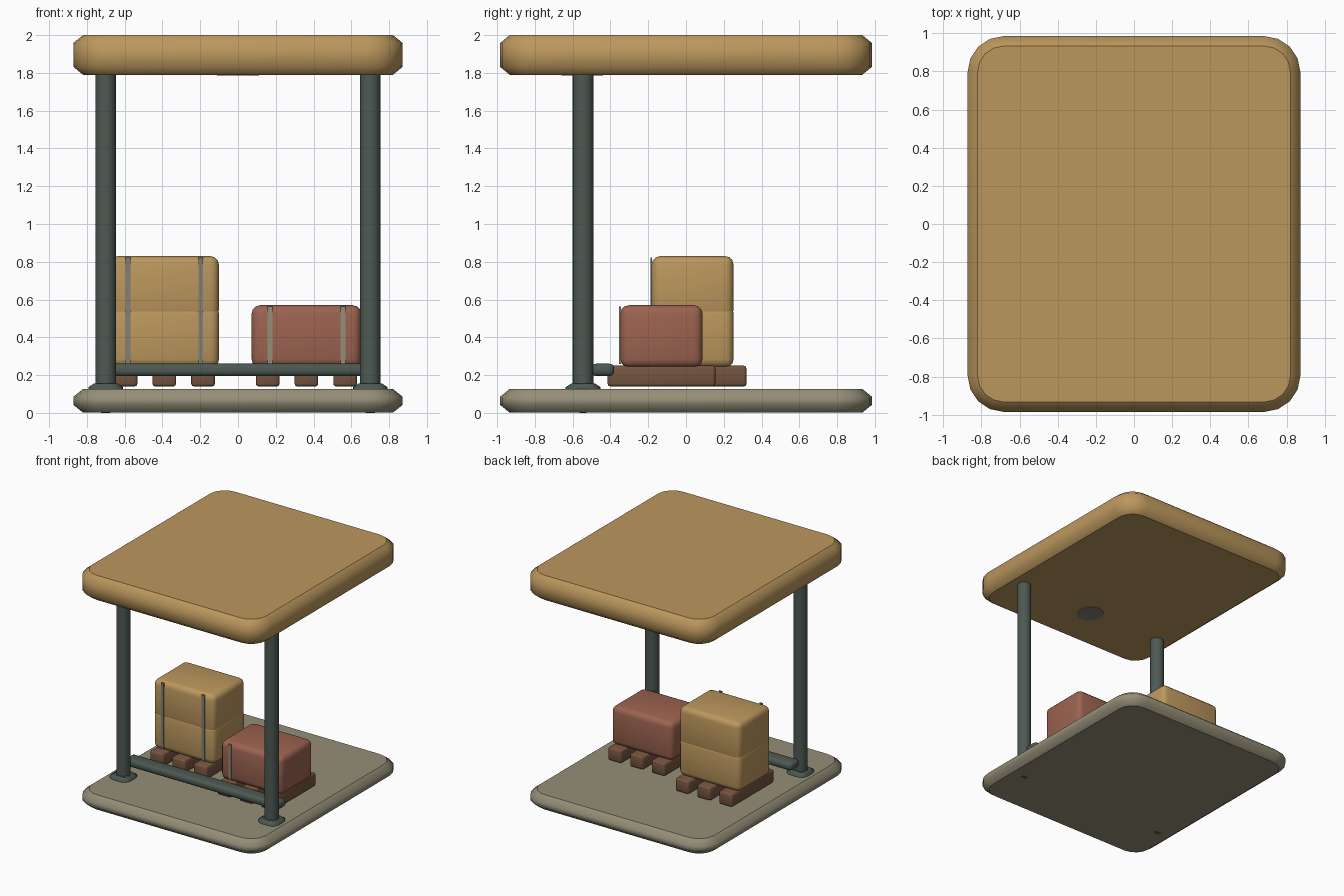
import bpy, bmesh, math
from mathutils import Matrix, Vector

cube = bpy.data.objects.get("Cube")
if cube:
    bpy.data.objects.remove(cube, do_unlink=True)


def material(name, rgb):
    m = bpy.data.materials.new(name)
    m.use_nodes = True
    m.diffuse_color = (*rgb, 1)
    m.node_tree.nodes["Principled BSDF"].inputs["Base Color"].default_value = (*rgb, 1)
    return m


OCHRE = material("ochre", (0.50, 0.31, 0.11))
STONE = material("warm_stone", (0.30, 0.27, 0.185))
STEEL = material("dark_green_steel", (0.075, 0.10, 0.085))
RED = material("brick_red", (0.33, 0.125, 0.08))
WOOD = material("brown_wood", (0.18, 0.09, 0.05))
GREY = material("grey_strap", (0.22, 0.22, 0.18))


def finish(bm, name, mat, loc, smooth=True):
    bmesh.ops.recalc_face_normals(bm, faces=bm.faces)
    for f in bm.faces:
        f.smooth = smooth
    mesh = bpy.data.meshes.new(name)
    bm.to_mesh(mesh)
    bm.free()
    mesh.materials.append(mat)
    ob = bpy.data.objects.new(name, mesh)
    ob.location = loc
    bpy.context.collection.objects.link(ob)
    return ob


def rounded_slab(name, mat, loc, half_x, half_y, radius, levels, segments=4):
    """Stack rounded rectangles; levels are (height, inset) pairs."""
    bm = bmesh.new()
    rings = []
    for z, inset in levels:
        r, ring = radius - inset, []
        for quarter, (sx, sy) in enumerate(((1, 1), (-1, 1), (-1, -1), (1, -1))):
            for i in range(segments + 1):
                a = math.pi / 2 * (quarter + i / segments)
                ring.append(bm.verts.new((sx * (half_x - radius) + r * math.cos(a),
                                          sy * (half_y - radius) + r * math.sin(a), z)))
        rings.append(ring)
    for low, high in zip(rings, rings[1:]):
        for i in range(len(low)):
            j = (i + 1) % len(low)
            bm.faces.new((low[i], low[j], high[j], high[i]))
    # Flat caps keep crisp rims
    for cap in (bm.faces.new(rings[0][::-1]), bm.faces.new(rings[-1])):
        for e in cap.edges:
            e.smooth = False
    return finish(bm, name, mat, loc)


def box(name, mat, loc, size, bevel=0.0, segments=3):
    bm = bmesh.new()
    bmesh.ops.create_cube(bm, size=1, matrix=Matrix.Diagonal((*size, 1)))
    if bevel:
        bmesh.ops.bevel(bm, geom=bm.edges[:], offset=bevel, segments=segments,
                        profile=0.5, affect='EDGES')
    return finish(bm, name, mat, loc, smooth=bevel > 0)


def cylinder(name, mat, loc, radius, height, sides=20):
    bm = bmesh.new()
    bmesh.ops.create_cone(bm, cap_ends=True, segments=sides, radius1=radius,
                          radius2=radius, depth=height)
    for e in bm.edges:
        e.smooth = abs(e.verts[0].co.z - e.verts[1].co.z) > height / 2
    return finish(bm, name, mat, loc)


# Base and roof slabs
for name, mat, z, h in (("base", STONE, 0.001, 0.126), ("roof", OCHRE, 1.79, 0.21)):
    rounded_slab(name, mat, (0, 0, z), 0.872, 0.985, 0.19,
                 [(0, 0.052), (0.042, 0), (h - 0.042, 0), (h, 0.052)])

# Posts with flared feet
POST_Y = -0.545
for side, x in (("right", -0.7), ("left", 0.7)):
    cylinder(side + "_post", STEEL, (x, POST_Y, 0.965), 0.055, 1.67)
    rounded_slab(side + "_post_foot", STEEL, (x, POST_Y, 0.12), 0.092, 0.092, 0.06,
                 [(0, 0), (0.016, 0), (0.036, 0.03)])
    box(side + "_anchor", STEEL, (x, POST_Y, 0.002), (0.05, 0.035, 0.004))

# Low rail behind the posts
box("rail", STEEL, (0, -0.44, 0.2275), (1.45, 0.12, 0.066), 0.025, 3)

# Lamp disc under the roof
cylinder("roof_lamp", GREY, (0, -0.55, 1.789), 0.11, 0.006, 24)


# Loads: three runners, one or two crates and two straps each
def load(name, mat, strap_mat, x, y, crates):
    w, d, h, overlap = 0.58, 0.435, 0.33, 0.07
    for i in (-1, 0, 1):
        box(f"{name}_runner_{i + 2}", WOOD, (x + i * 0.205, y, 0.195),
            (0.125, 0.57, 0.11), 0.014, 2)
    for i in range(crates):
        shrink = 0.002 * i
        box(f"{name}_crate_{i + 1}", mat, (x, y, 0.24 + h / 2 + i * (h - overlap)),
            (w - shrink, d - shrink, h), 0.045, 3)
    top = 0.24 + h + (crates - 1) * (h - overlap)
    for i in (-1, 1):
        box(f"{name}_strap_{(i + 3) // 2}", strap_mat,
            (x + i * 0.193, y - d / 2 - 0.002, (0.26 + top - 0.008) / 2),
            (0.026, 0.009, top - 0.268))


load("tall_load", OCHRE, GREY, -0.39, 0.035, 2)
load("short_load", RED, STONE, 0.362, -0.13, 1)
